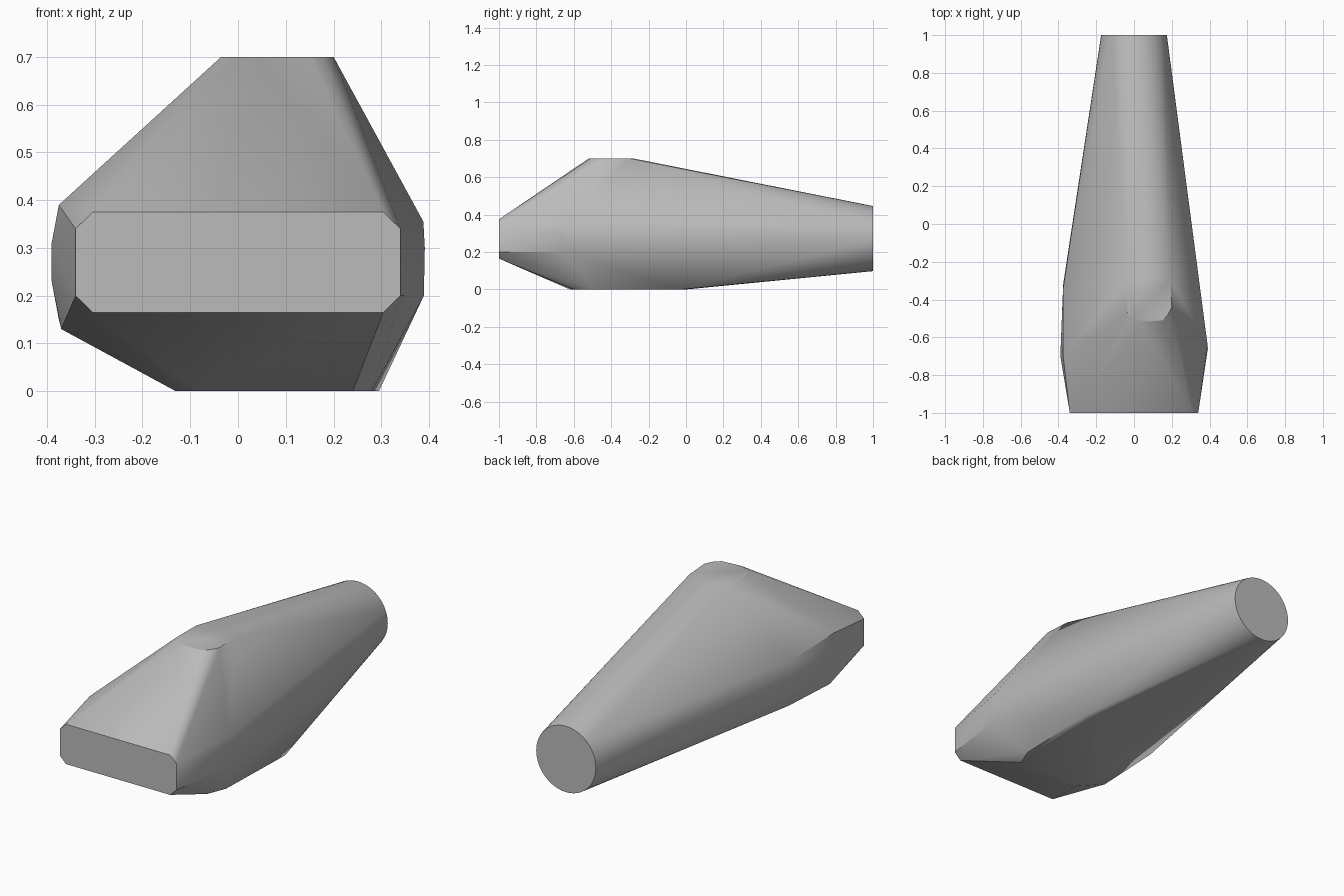
import bpy, bmesh
from math import sin, cos, pi

old = bpy.data.objects.get("Cube")
if old:
    bpy.data.objects.remove(old, do_unlink=True)

# Plain grey surface
grey = bpy.data.materials.new("plain grey")
grey.use_nodes = True
grey.diffuse_color = (0.5, 0.5, 0.5, 1)
grey.node_tree.nodes["Principled BSDF"].inputs["Base Color"].default_value = (0.5, 0.5, 0.5, 1)

# Front plate: wide rectangle with cut corners
points = []
for sx in (-1, 1):
    for sz in (-1, 1):
        points += [(sx * 0.34, -1, 0.27 + sz * 0.07), (sx * 0.304, -1, 0.27 + sz * 0.105)]

# Round tail end
SIDES = 48
for i in range(SIDES):
    a = 2 * pi * i / SIDES
    points.append((0.174 * cos(a), 1, 0.272 + 0.174 * sin(a)))

# Flat crest
crest = [(-0.035, -0.3), (-0.035, -0.47), (-0.01, -0.5), (0.04, -0.52),
         (0.15, -0.51), (0.18, -0.48), (0.2, -0.44), (0.19, -0.3), (0.08, -0.28)]
points += [(x, y, 0.7) for x, y in crest]

# Flat underside
belly = [(-0.13, -0.6), (-0.13, -0.45), (-0.08, -0.62), (0.24, -0.6),
         (0.28, -0.5), (0.295, -0.03), (0.25, 0.0)]
points += [(x, y, 0) for x, y in belly]

# Side bulges, given as x, y, z
points += [(-0.375, -0.7, 0.39), (-0.39, -0.7, 0.31), (-0.39, -0.7, 0.23), (-0.37, -0.67, 0.13),
           (-0.375, -0.34, 0.38), (-0.375, -0.32, 0.15)]
points += [(0.388, -0.63, 0.355), (0.391, -0.66, 0.3), (0.389, -0.65, 0.2)]

# Wrap all the outlines in one tight skin
bm = bmesh.new()
for p in points:
    bm.verts.new(p)
hull = bmesh.ops.convex_hull(bm, input=bm.verts)
loose = [v for v in bm.verts if not v.link_faces]
bmesh.ops.delete(bm, geom=loose, context="VERTS")
bmesh.ops.dissolve_limit(bm, angle_limit=0.01, verts=bm.verts, edges=bm.edges)
bmesh.ops.recalc_face_normals(bm, faces=bm.faces)

mesh = bpy.data.meshes.new("tapered_body")
bm.to_mesh(mesh)
bm.free()
mesh.materials.append(grey)
body = bpy.data.objects.new("tapered_body", mesh)
bpy.context.collection.objects.link(body)

bpy.ops.object.select_all(action="DESELECT")
body.select_set(True)
bpy.context.view_layer.objects.active = body
bpy.ops.object.shade_smooth_by_angle(angle=pi / 6)
